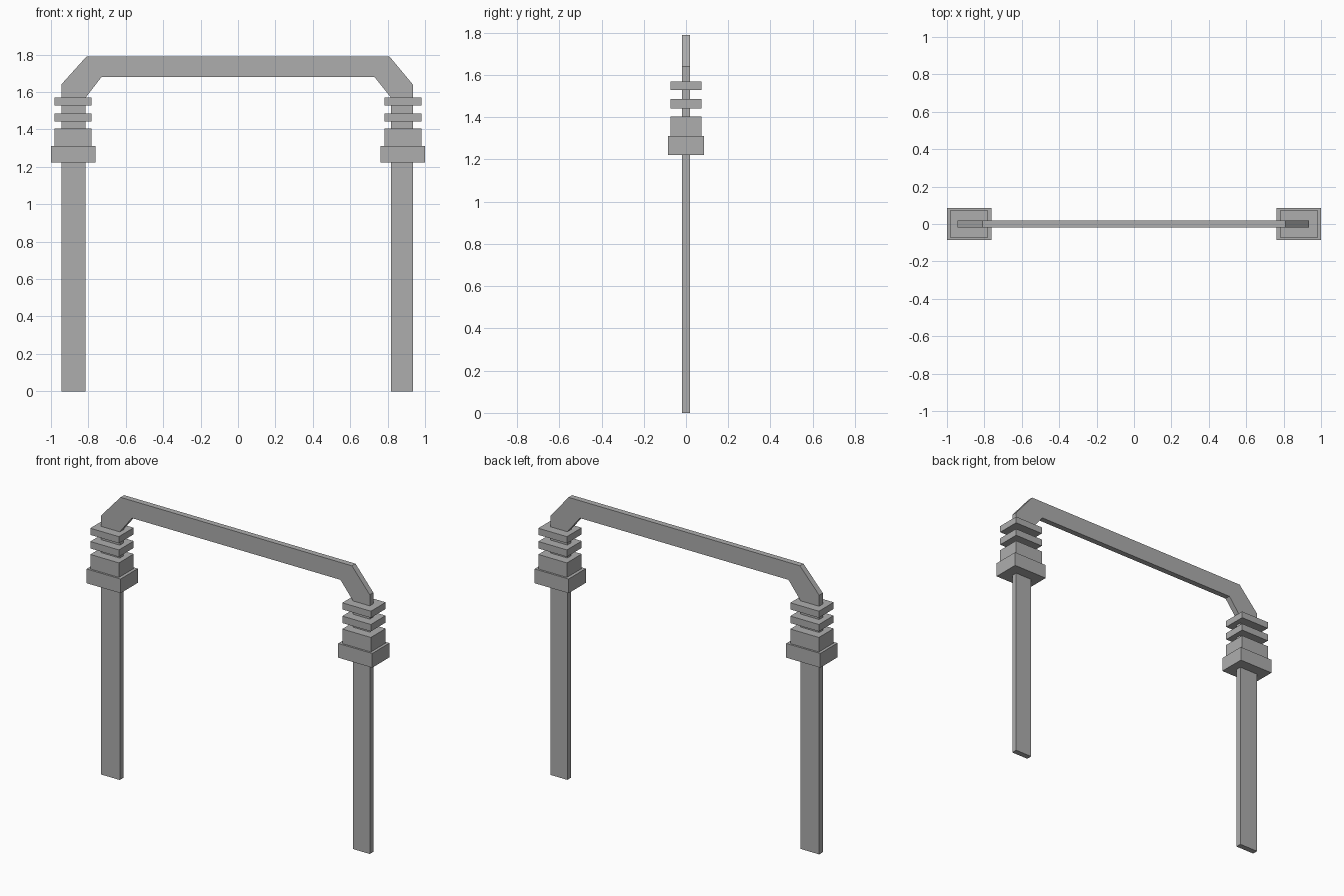
import bpy
import bmesh

cube = bpy.data.objects.get("Cube")
if cube:
    bpy.data.objects.remove(cube, do_unlink=True)

grey = bpy.data.materials.new("mid_grey")
grey.use_nodes = True
colour = (0.42, 0.42, 0.42, 1)
grey.diffuse_color = colour
grey.node_tree.nodes["Principled BSDF"].inputs["Base Color"].default_value = colour


def extrude_profile(name, points, half_depth):
    """Extrude a front (x, z) outline symmetrically along y."""
    bm = bmesh.new()
    face = bm.faces.new([bm.verts.new((x, -half_depth, z)) for x, z in points])
    grown = bmesh.ops.extrude_face_region(bm, geom=[face])["geom"]
    verts = [g for g in grown if isinstance(g, bmesh.types.BMVert)]
    bmesh.ops.translate(bm, verts=verts, vec=(0, 2 * half_depth, 0))
    bmesh.ops.recalc_face_normals(bm, faces=bm.faces)
    mesh = bpy.data.meshes.new(name)
    bm.to_mesh(mesh)
    bm.free()
    mesh.materials.append(grey)
    obj = bpy.data.objects.new(name, mesh)
    bpy.context.collection.objects.link(obj)
    return obj


def block(name, x0, x1, z0, z1, half_depth):
    return extrude_profile(name, [(x0, z0), (x1, z0), (x1, z1), (x0, z1)], half_depth)


# Flat arch: two legs, chamfered shoulders and the top beam in one outline
extrude_profile("arch_frame", [
    (-0.945, 0), (-0.945, 1.64), (-0.81, 1.79), (0.81, 1.79),
    (0.935, 1.64), (0.935, 0), (0.818, 0), (0.818, 1.57),
    (0.73, 1.68), (-0.73, 1.68), (-0.815, 1.57), (-0.815, 0)], 0.018)

# Stacked square collars around each leg
collars = [
    ("base_block", 0.762, 1.0, 1.222, 1.312, 0.086),
    ("upper_block", 0.782, 0.982, 1.312, 1.404, 0.074),
    ("lower_ring", 0.782, 0.982, 1.442, 1.486, 0.074),
    ("upper_ring", 0.782, 0.982, 1.528, 1.57, 0.074),
]
for part, inner, outer, bottom, top, depth in collars:
    block("left_" + part, inner, outer, bottom, top, depth)
    block("right_" + part, -outer, -inner, bottom, top, depth)
